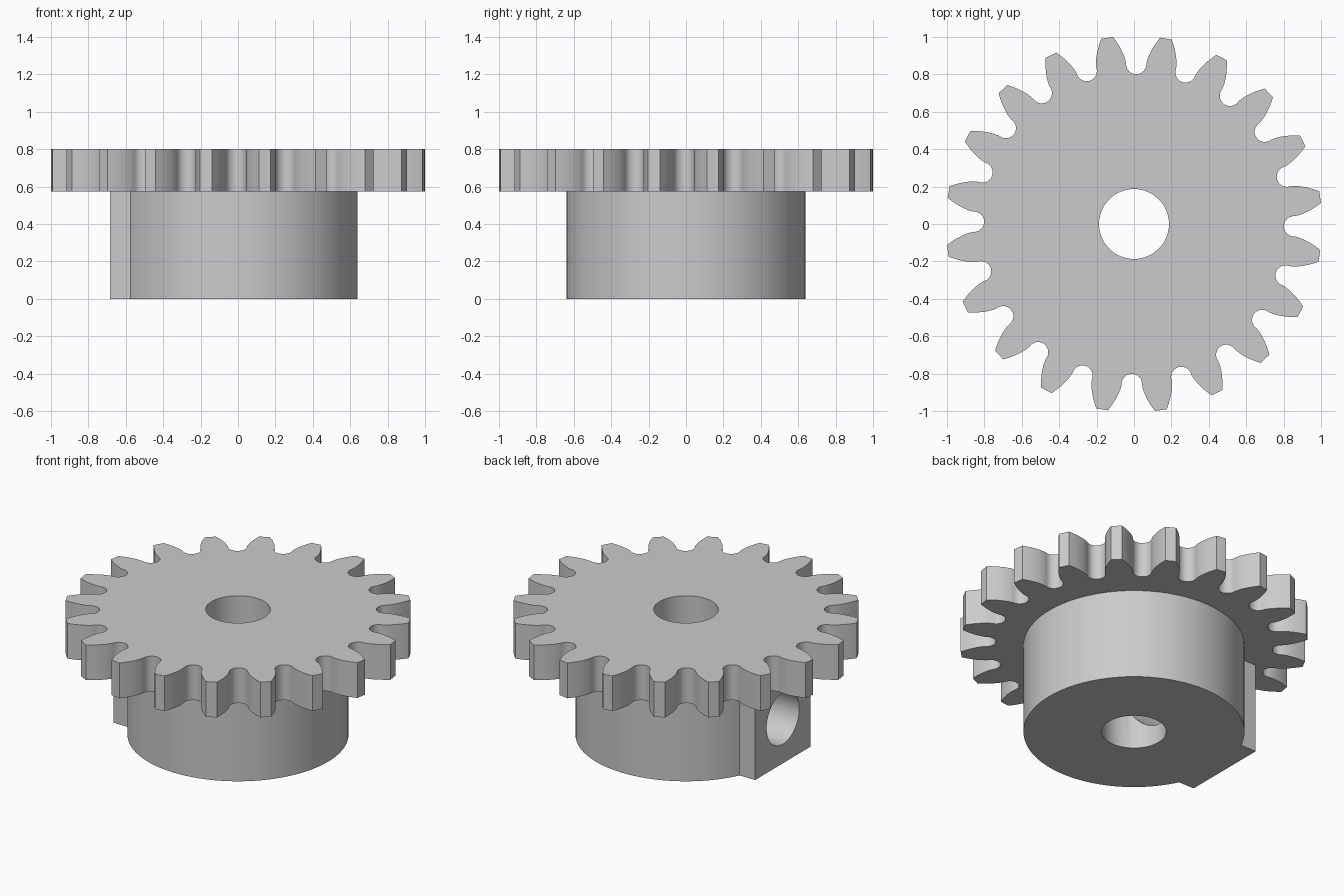
import bpy
import bmesh
from math import acos, asin, cos, pi, radians, sin, sqrt, tan
from mathutils import Matrix, Vector

if "Cube" in bpy.data.objects:
    bpy.data.objects.remove(bpy.data.objects["Cube"])

# Main dimensions
TEETH = 20
TIP_R = 1.006
PITCH_R = TIP_R * TEETH / (TEETH + 2)
BASE_R = PITCH_R * cos(radians(20))
FIRST_TOOTH = radians(8.2)
HUB_TOP, TOP = 0.575, 0.8
HUB_R, BORE_R, SCREW_R = 0.64, 0.187, 0.165
BLOCK_X, BLOCK_Y = -0.685, 0.28

steel = bpy.data.materials.new("plain grey steel")
steel.use_nodes = True
GREY = (0.6, 0.6, 0.6, 1)
steel.diffuse_color = GREY
steel.node_tree.nodes["Principled BSDF"].inputs["Base Color"].default_value = GREY


def add_object(name, bm):
    bmesh.ops.recalc_face_normals(bm, faces=bm.faces)
    mesh = bpy.data.meshes.new(name)
    bm.to_mesh(mesh)
    bm.free()
    mesh.materials.append(steel)
    obj = bpy.data.objects.new(name, mesh)
    bpy.context.collection.objects.link(obj)
    return obj


def extrude_outline(name, points, z0, z1):
    bm = bmesh.new()
    face = bm.faces.new([bm.verts.new((p[0], p[1], z0)) for p in points])
    result = bmesh.ops.extrude_face_region(bm, geom=[face], use_keep_orig=True)
    moved = [g for g in result["geom"] if isinstance(g, bmesh.types.BMVert)]
    bmesh.ops.translate(bm, verts=moved, vec=(0, 0, z1 - z0))
    return add_object(name, bm)


def cylinder_cutter(name, radius, length, matrix):
    bm = bmesh.new()
    bmesh.ops.create_cone(bm, cap_ends=True, segments=64, radius1=radius,
                          radius2=radius, depth=length, matrix=matrix)
    cutter = add_object(name, bm)
    cutter.hide_render = True
    return cutter


def cut(obj, cutter):
    mod = obj.modifiers.new("hole", "BOOLEAN")
    mod.operation = "DIFFERENCE"
    mod.solver = "EXACT"
    mod.object = cutter
    bpy.context.view_layer.objects.active = obj
    bpy.ops.object.modifier_apply(modifier=mod.name)


def polar(r, a):
    return Vector((r * cos(a), r * sin(a)))


def involute(r):
    a = acos(min(1, BASE_R / r))
    return tan(a) - a


def half_tooth(r):
    return pi / (2 * TEETH) + involute(PITCH_R) - involute(r)


# Gear outline: involute flanks, flat tips and rounded valleys
outline = []
radii = [BASE_R + (TIP_R - BASE_R) * (i / 8) ** 1.5 for i in range(9)]
valley_r = BASE_R * sin(pi / TEETH - half_tooth(BASE_R))
for k in range(TEETH):
    a = FIRST_TOOTH + k * 2 * pi / TEETH
    outline += [polar(r, a - half_tooth(r)) for r in radii]
    outline += [polar(r, a + half_tooth(r)) for r in reversed(radii)]
    v = a + pi / TEETH
    centre = polar(BASE_R * 0.996, v)
    outline += [centre + polar(valley_r, v - pi / 2 - pi * i / 12) for i in range(1, 12)]
gear = extrude_outline("gear_wheel", outline, HUB_TOP, TOP)

# Hub outline: round boss with a flat screw block on one side
gap = asin(BLOCK_Y / HUB_R)
start, sweep = pi + gap, 2 * (pi - gap)
hub_outline = [polar(HUB_R, start + sweep * i / 96) for i in range(97)]
hub_outline += [Vector((BLOCK_X, BLOCK_Y)), Vector((BLOCK_X, -BLOCK_Y))]
hub = extrude_outline("hub", hub_outline, 0, HUB_TOP)

# Shaft bore and the sideways set screw hole
bore = cylinder_cutter("bore_cutter", BORE_R, 4, Matrix())
screw = cylinder_cutter("screw_cutter", SCREW_R, 1,
                        Matrix.Translation((-0.5, 0, HUB_TOP / 2)) @ Matrix.Rotation(pi / 2, 4, "Y"))
cut(gear, bore)
cut(hub, bore)
cut(hub, screw)
for cutter in (bore, screw):
    bpy.data.objects.remove(cutter)

# Smooth curved walls with crisp edges
bpy.ops.object.select_all(action="DESELECT")
for obj in (gear, hub):
    obj.select_set(True)
bpy.context.view_layer.objects.active = gear
bpy.ops.object.shade_smooth_by_angle(angle=radians(30))
